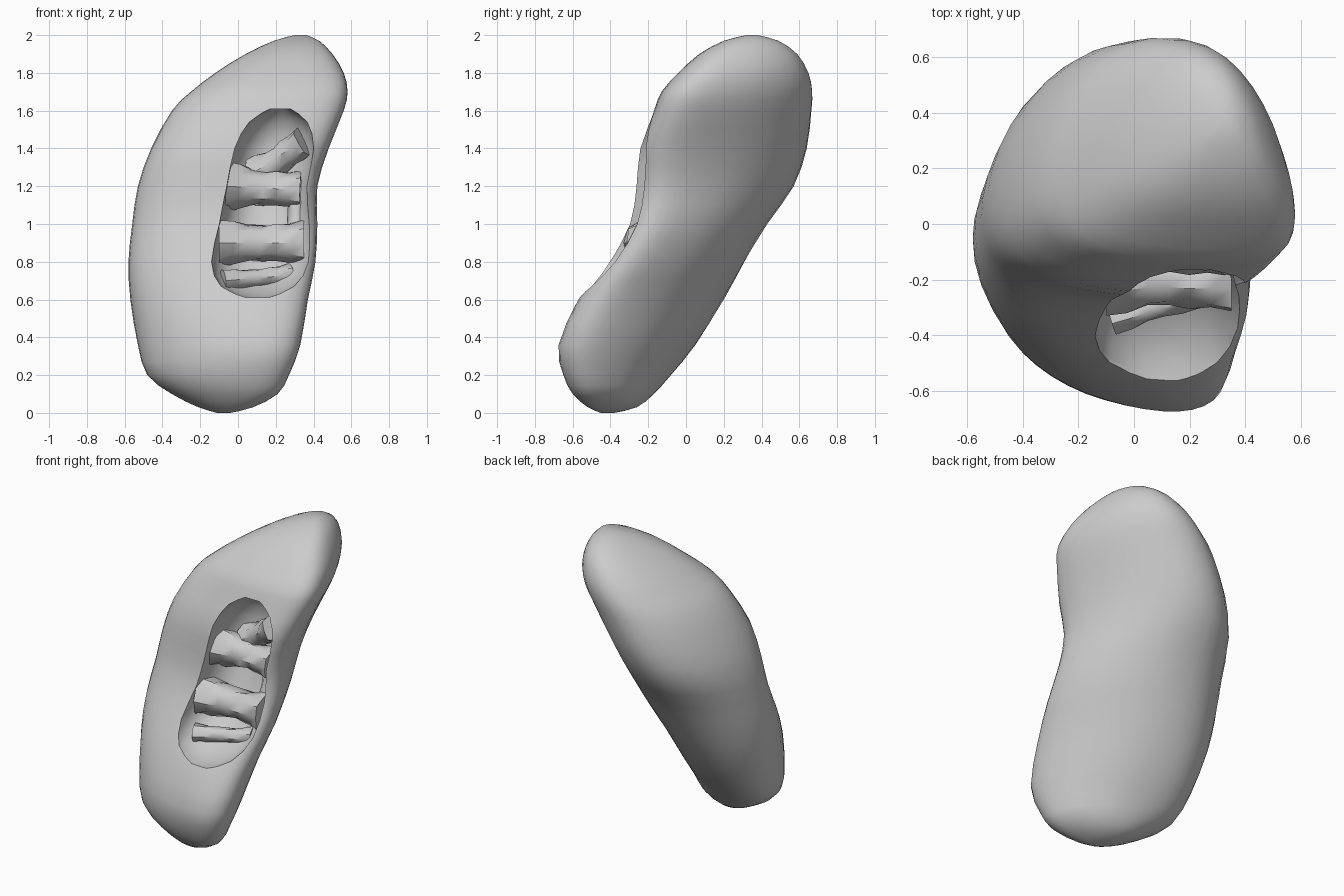
import bpy, math
from mathutils import Vector

old = bpy.data.objects.get("Cube")
if old:
    bpy.data.objects.remove(old, do_unlink=True)

# One neutral grey for the whole model
grey = bpy.data.materials.new("neutral grey")
grey.use_nodes = True
GREY = (0.6, 0.6, 0.6, 1)
grey.diffuse_color = GREY
grey.node_tree.nodes["Principled BSDF"].inputs["Base Color"].default_value = GREY


def make_object(name, verts, faces):
    mesh = bpy.data.meshes.new(name)
    mesh.from_pydata(verts, [], faces)
    mesh.materials.append(grey)
    obj = bpy.data.objects.new(name, mesh)
    bpy.context.collection.objects.link(obj)
    return obj


def skin(rings, sides):
    """Faces joining stacked rings, closed at both ends."""
    faces = []
    for i in range(rings - 1):
        for j in range(sides):
            k = (j + 1) % sides
            a, b = i * sides, (i + 1) * sides
            faces.append((a + j, a + k, b + k, b + j))
    last = (rings - 1) * sides
    return faces + [tuple(reversed(range(sides))), tuple(range(last, last + sides))]


def smooth_rows(rows, steps):
    """Catmull-Rom interpolation between the section rows."""
    out = []
    for i in range(len(rows) - 1):
        p0, p1, p2, p3 = (rows[min(max(k, 0), len(rows) - 1)] for k in range(i - 1, i + 3))
        for s in range(steps):
            t = s / steps
            out.append([0.5 * (2 * b + (c - a) * t + (2 * a - 5 * b + 4 * c - d) * t * t
                               + (3 * b - a - 3 * c + d) * t ** 3)
                        for a, b, c, d in zip(p0, p1, p2, p3)])
    out.append(list(rows[-1]))
    return out


def loft(name, rows, power, segments):
    """Loft rounded sections; a row is z, x min, x max, y min, y max, skew, skew difference."""
    verts = []
    rows = smooth_rows(rows, 2)
    soft = lambda v: math.copysign(abs(v) ** power, v)
    for z, x0, x1, y0, y1, skew, diff in rows:
        for j in range(segments):
            t = math.tau * j / segments
            turn = t + skew - diff * math.cos(t)
            verts.append(((x0 + x1) / 2 + (x1 - x0) / 2 * soft(math.cos(t)),
                          (y0 + y1) / 2 + (y1 - y0) / 2 * soft(math.sin(turn)), z))
    return make_object(name, verts, skin(len(rows), segments))


def shade(obj, angle):
    bpy.ops.object.select_all(action='DESELECT')
    obj.select_set(True)
    bpy.context.view_layer.objects.active = obj
    bpy.ops.object.shade_smooth_by_angle(angle=math.radians(angle))


# Leaning bean-shaped body
body = loft("bean_body", [
    (0.00, -0.11, -0.04, -0.45, -0.38, -0.50, 0.10),
    (0.03, -0.21, 0.08, -0.52, -0.26, -0.50, 0.10),
    (0.10, -0.35, 0.21, -0.60, -0.17, -0.50, 0.10),
    (0.20, -0.48, 0.27, -0.65, -0.08, -0.50, 0.10),
    (0.36, -0.53, 0.33, -0.675, 0.05, -0.50, 0.12),
    (0.60, -0.57, 0.37, -0.57, 0.20, -0.42, 0.20),
    (0.80, -0.58, 0.41, -0.43, 0.31, -0.33, 0.30),
    (1.00, -0.56, 0.42, -0.31, 0.43, -0.25, 0.38),
    (1.20, -0.53, 0.42, -0.27, 0.57, -0.20, 0.42),
    (1.40, -0.46, 0.48, -0.25, 0.64, -0.17, 0.45),
    (1.60, -0.35, 0.56, -0.17, 0.665, -0.15, 0.48),
    (1.70, -0.25, 0.58, -0.13, 0.67, -0.13, 0.48),
    (1.80, -0.12, 0.56, -0.04, 0.65, -0.12, 0.45),
    (1.90, 0.04, 0.50, 0.07, 0.59, -0.10, 0.40),
    (1.97, 0.19, 0.43, 0.20, 0.49, -0.10, 0.30),
    (2.00, 0.30, 0.36, 0.32, 0.38, -0.10, 0.30)], power=0.94, segments=40)

# Hollow in the front left side
cutter = loft("hollow_cutter", [
    (0.61, 0.04, 0.16, -0.62, -0.46, -0.1, 0),
    (0.67, -0.09, 0.30, -0.72, -0.30, -0.1, 0),
    (0.80, -0.14, 0.385, -0.72, -0.15, -0.1, 0),
    (1.00, -0.10, 0.395, -0.62, -0.06, -0.1, 0),
    (1.20, -0.06, 0.375, -0.56, 0.00, -0.1, 0),
    (1.40, -0.02, 0.405, -0.50, 0.03, -0.1, 0),
    (1.54, 0.06, 0.37, -0.42, -0.01, -0.1, 0),
    (1.61, 0.17, 0.28, -0.30, -0.08, -0.1, 0)], power=0.95, segments=28)
cutter.hide_render = True
cut = body.modifiers.new("hollow", 'BOOLEAN')
cut.operation = 'DIFFERENCE'
cut.solver = 'EXACT'
cut.object = cutter
bpy.context.view_layer.objects.active = body
bpy.ops.object.modifier_apply(modifier=cut.name)
bpy.data.objects.remove(cutter, do_unlink=True)
shade(body, 30)


def fold(name, start, end, r0, r1, sides=10, rings=7):
    """Irregular tapered strand, thickest at its ends."""
    start, end = Vector(start), Vector(end)
    axis = end - start
    side = axis.cross(Vector((0, 0, 1))).normalized()
    up = side.cross(axis).normalized()
    verts = []
    for i in range(rings):
        t = i / (rings - 1)
        r = (r0 + (r1 - r0) * t) * (0.75 + (t - 0.5) ** 2)
        for j in range(sides):
            a = math.tau * j / sides
            w = r * (1 + 0.1 * math.sin(3 * j + 2 * i))
            verts.append(start + axis * t + side * (w * math.cos(a)) + up * (w * math.sin(a)))
    shade(make_object(name, verts, skin(rings, sides)), 40)


# Inner folds crossing the hollow
fold("lower_fold", (-0.10, -0.20, 0.90), (0.35, -0.20, 0.90), 0.13, 0.12)
fold("middle_fold", (-0.06, -0.08, 1.20), (0.33, -0.09, 1.18), 0.14, 0.10)
fold("upper_fold", (0.10, 0.00, 1.26), (0.35, -0.10, 1.43), 0.10, 0.09)
fold("inner_strand", (0.31, -0.14, 0.92), (0.31, -0.08, 1.22), 0.06, 0.06)
fold("floor_fold", (-0.08, -0.34, 0.70), (0.28, -0.24, 0.73), 0.06, 0.06)
